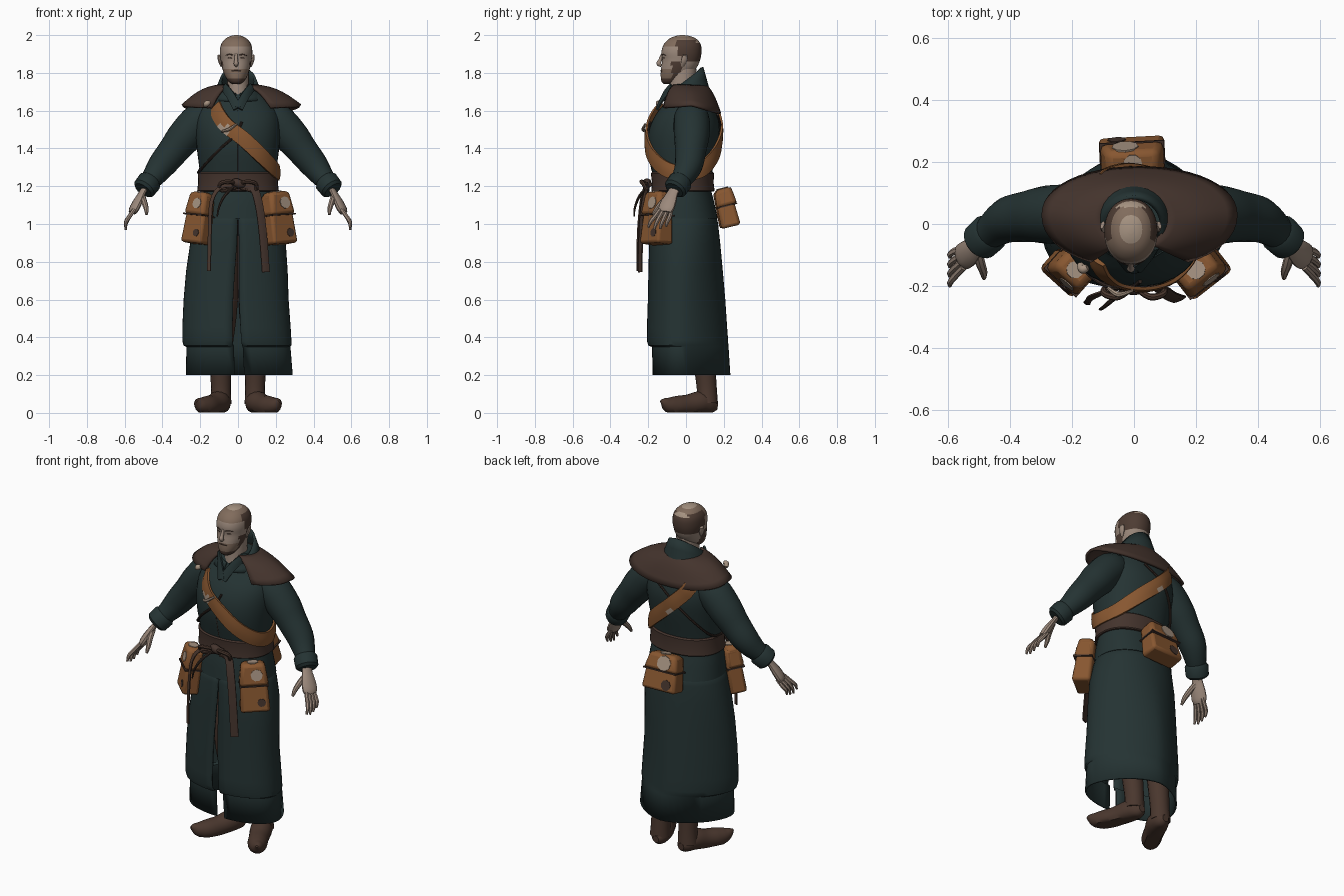
import bpy, bmesh, math
from mathutils import Vector, Matrix

if "Cube" in bpy.data.objects:
    bpy.data.objects.remove(bpy.data.objects["Cube"])

PI = math.pi
MATS = {}
for n, c in {"dark_green_cloth": (.018, .033, .033), "mantle_brown": (.058, .034, .026),
             "tan_leather": (.245, .095, .03), "worn_pale": (.38, .29, .22),
             "skin": (.33, .25, .2), "hair_brown": (.075, .045, .033),
             "shaved_scalp": (.22, .15, .108), "boot_brown": (.068, .038, .027),
             "dark_cord": (.035, .022, .017)}.items():
    MATS[n] = bpy.data.materials.new(n)
    MATS[n].diffuse_color = (*c, 1)


def finish(name, bm, mats, rule=None, thick=0, bevel=0, angle=40, shift=0):
    bmesh.ops.recalc_face_normals(bm, faces=bm.faces)
    if rule:
        for f in bm.faces:
            f.material_index = rule(f.calc_center_median())
    me = bpy.data.meshes.new(name)
    bm.to_mesh(me)
    bm.free()
    ob = bpy.data.objects.new(name, me)
    ob.location.x = shift
    bpy.context.collection.objects.link(ob)
    for m in mats:
        me.materials.append(MATS[m])
    bpy.ops.object.select_all(action='DESELECT')
    ob.select_set(True)
    bpy.context.view_layer.objects.active = ob
    bpy.ops.object.shade_smooth_by_angle(angle=math.radians(angle))
    if thick:
        m = ob.modifiers.new("thickness", 'SOLIDIFY')
        m.thickness, m.offset = thick, 0
    if bevel:
        m = ob.modifiers.new("bevel", 'BEVEL')
        m.width, m.segments = bevel, 2
    return ob


def grid(name, rows, mats, closed=True, caps=True, **kw):
    """Skin a list of equally long point rows."""
    bm = bmesh.new()
    vs = [[bm.verts.new(p) for p in r] for r in rows]
    n = len(rows[0])
    for a, b in zip(vs, vs[1:]):
        for i in range(n if closed else n - 1):
            j = (i + 1) % n
            bm.faces.new((a[i], a[j], b[j], b[i]))
    if closed and caps:
        bm.faces.new(vs[0])
        bm.faces.new(vs[-1])
    return finish(name, bm, mats, **kw)


def spline(pts, n):
    """Catmull-Rom through tuples of any length, n steps per span."""
    p = [pts[0], *pts, pts[-1]]
    out = []
    for i in range(1, len(p) - 2):
        for k in range(n):
            t = k / n
            out.append(tuple(.5 * (2 * b + (c - a) * t + (2 * a - 5 * b + 4 * c - d) * t * t
                                   + (3 * b - a - 3 * c + d) * t ** 3)
                             for a, b, c, d in zip(*p[i - 1:i + 3])))
    return out + [tuple(pts[-1])]


def oval(row, a, e=2.0, off=0, mid=None, eb=None):
    """Point on a rounded section row = (z, half width, front y, back y)."""
    z, rx, yf, yb = row
    c, s = math.cos(a), math.sin(a)
    m = (yf + yb) / 2 if mid is None else mid
    if eb and s > 0:
        e = eb
    ry = (yb - m if s > 0 else m - yf) + off
    return Vector((math.copysign(abs(c) ** (2 / e), c) * (rx + off),
                   m + math.copysign(abs(s) ** (2 / e), s) * ry, z))


def loft(name, rows, mats, seg=32, e=2.0, n=3, **kw):
    return grid(name, [[oval(r, 2 * PI * i / seg, e) for i in range(seg)]
                       for r in spline(rows, n)], mats, **kw)


def tube(name, pts, mats, seg=10, n=4, flat=None, floor=False, **kw):
    """Round tube through (x, y, z, radius); flat = (axis, factor) squashes it."""
    s = spline(pts, n)
    c = [Vector(p[:3]) for p in s]
    rows, u = [], None
    for i, p in enumerate(s):
        t = (c[min(i + 1, len(c) - 1)] - c[max(i - 1, 0)]).normalized()
        u = (u or t.orthogonal())
        u = (u - t * u.dot(t)).normalized()
        v = t.cross(u)
        row = []
        for k in range(seg):
            a = 2 * PI * k / seg
            o = (u * math.cos(a) + v * math.sin(a)) * p[3]
            if flat:
                ax = Vector(flat[0]).normalized()
                o -= ax * o.dot(ax) * (1 - flat[1])
            q = c[i] + o
            if floor:
                q.z = max(q.z, .003)
            row.append(q)
        rows.append(row)
    return grid(name, rows, mats, **kw)


def ribbon(name, pts, width, th, mats, n=4, **kw):
    """Flat band whose face looks away from the body axis."""
    c = [Vector(p) for p in spline(pts, n)]
    rows = []
    for i, p in enumerate(c):
        t = (c[min(i + 1, len(c) - 1)] - c[max(i - 1, 0)]).normalized()
        o = Vector((p.x, p.y * 1.3, 0))
        o = (o - t * o.dot(t)).normalized()
        w = t.cross(o) * width / 2
        rows.append([p + w * k + o * h for k, h in
                     ((-1, 0), (-1, th * .7), (-.35, th), (.35, th), (1, th * .7), (1, 0))])
    return grid(name, rows, mats, **kw)


# Jacket
TORSO = [(1.03, .222, -.188, .168), (1.12, .212, -.178, .148), (1.2, .2, -.165, .13),
         (1.28, .203, -.18, .14), (1.4, .218, -.203, .165), (1.5, .226, -.195, .178),
         (1.58, .215, -.16, .165), (1.65, .17, -.105, .138), (1.7, .12, -.085, .112),
         (1.74, .085, -.06, .085)]
loft("jacket", TORSO, ["dark_green_cloth"], seg=40, e=2.2)


def on_body(deg, z, off=.006):
    for a, b in zip(TORSO, TORSO[1:]):
        if a[0] <= z <= b[0]:
            t = (z - a[0]) / (b[0] - a[0])
            return oval([p + (q - p) * t for p, q in zip(a, b)], math.radians(deg), 2.2, off)


tube("jacket_seam", [(*on_body(-90, z, -.001), .003) for z in (1.28, 1.4, 1.5, 1.6)], ["dark_cord"], seg=5)

# Skirt with front slit and a fold above the front hem; last value shifts it sideways
SKIRT = [(1.08, .2, -.17, .15, 0), (1.0, .225, -.183, .165, 0), (.9, .248, -.19, .176, 0),
         (.75, .264, -.194, .19, -.006), (.6, .273, -.197, .203, -.01), (.45, .282, -.202, .213, -.008),
         (.385, .284, -.203, .218, -.006), (.36, .282, -.196, .219, -.003),
         (.352, .271, -.176, .22, .002), (.2, .278, -.172, .23, .007)]
rows = []
for *r, dx in SKIRT:
    g = .003 + .07 * max(0, min(1, (1.03 - r[0]) / .75))
    low = max(0, min(1, (1.08 - r[0]) / .4))
    rows.append([oval(r, -PI / 2 + g + (2 * PI - 2 * g) * i / 44, 2.2, mid=-.01 - .02 * low, eb=2.2 - .55 * low)
                 + Vector((dx, 0, 0)) for i in range(45)])
grid("skirt", rows, ["dark_green_cloth"], closed=False, thick=.01)

# Collar, low at the throat and high at the nape
rows = []
for t in (0, .35, .7, 1):
    row = []
    for i in range(33):
        a = -PI / 2 + .12 + (2 * PI - .24) * i / 32
        s = (math.sin(a) + 1) / 2
        top = 1.69 + .14 * s ** 1.1
        row.append(oval((1.65 + (top - 1.65) * t, .14 - .05 * t, -.115 + .022 * t, .135 - .05 * t), a))
    rows.append(row)
grid("collar", rows, ["dark_green_cloth"], closed=False, thick=.014)
for s in (-1, 1):
    ribbon("collar_lapel", [(s * .072, -.07, 1.725), (s * .045, -.103, 1.69), (s * .022, -.128, 1.65),
                            (s * .003, -.148, 1.61)], .045, .012, ["dark_green_cloth"])

# Shoulder mantle
rows = []
for k in range(8):
    t = k / 7
    row = []
    for i in range(41):
        a = -PI / 2 + .5 + (2 * PI - 1) * i / 40
        s = math.sin(a)
        zo = 1.628 - .045 * max(0, s) - .015 * max(0, -s)
        p = oval((0, .1, -.075, .105), a).lerp(oval((0, .312, -.138, .18), a, 2.1, mid=.03), t)
        row.append((p.x + .018 * t, p.y, 1.732 + (zo - 1.732) * t + .022 * math.sin(PI * t)))
    rows.append(row)
grid("mantle", rows, ["mantle_brown"], closed=False, thick=.014)

# Neck and head


def head_rule(c):
    if c.z > 1.992 or (c.z > 1.9 and c.y > .055 and c.z > 1.955):
        return 3
    if 1.865 < c.z < 1.972 and c.y > -.05 + .6 * max(0, 1.92 - c.z):
        return 1
    if c.z > 1.945:
        return 2
    if c.z < 1.775 and c.y < -.02 or c.z < 1.86 and -.075 < c.y < -.02 and abs(c.x) > .045:
        return 1
    return 2 if c.z < 1.815 and c.y < -.03 else 0


HX = -.01
loft("neck", [(1.6, .08, -.1, .06), (1.69, .06, -.09, .05), (1.82, .058, -.085, .055)], ["skin"], seg=20)
HEAD = [(1.742, .022, -.118, -.06), (1.756, .042, -.13, -.02), (1.79, .062, -.134, .025),
        (1.83, .075, -.131, .058), (1.87, .082, -.126, .075), (1.91, .086, -.13, .082),
        (1.95, .08, -.118, .078), (1.98, .058, -.09, .055), (1.995, .03, -.055, .02), (2.0, .008, -.03, -.01)]
loft("head", HEAD, ["skin", "hair_brown", "shaved_scalp", "worn_pale"], seg=36, e=2.15, n=4, rule=head_rule, shift=HX)
tube("nose", [(0, -.125, 1.9, .007), (0, -.138, 1.865, .010), (0, -.144, 1.849, .013), (0, -.13, 1.838, .008)],
     ["skin"], shift=HX)
tube("mouth", [(-.025, -.127, 1.809, .003), (0, -.132, 1.811, .004), (.025, -.127, 1.809, .003)],
     ["hair_brown"], seg=6, shift=HX)
for s in (-1, 1):
    tube("ear", [(s * .078, -.02, 1.835, .008), (s * .087, -.01, 1.865, .017), (s * .092, -.003, 1.893, .013)],
         ["skin"], flat=((1, .3 * s, 0), .45), shift=HX)
    tube("eyebrow", [(s * .016, -.127, 1.893, .003), (s * .035, -.121, 1.898, .004), (s * .055, -.104, 1.892, .003)],
         ["hair_brown"], seg=6, shift=HX)
    tube("eye", [(s * .023, -.124, 1.878, .002), (s * .034, -.118, 1.879, .004), (s * .045, -.111, 1.878, .002)],
         ["hair_brown"], seg=6, shift=HX)

# Sleeves, cuffs, hands, boots on both sides
for s in (-1, 1):
    def side(*pts):
        return [(s * p[0], *p[1:]) for p in pts]
    tube("sleeve", side((.13, .025, 1.57, .08), (.2, .03, 1.55, .095), (.28, .03, 1.465, .094), (.34, .025, 1.39, .083),
                        (.40, .015, 1.315, .075), (.445, -.012, 1.255, .061), (.487, -.048, 1.205, .046)),
         ["dark_green_cloth"], seg=18)
    tube("cuff", side((.458, -.022, 1.236, .052), (.468, -.03, 1.224, .065), (.496, -.056, 1.188, .063),
                      (.503, -.062, 1.179, .05)), ["dark_green_cloth"], seg=18, n=1)
    flat = ((s * .85, -.35, .45), .5)
    tube("palm", side((.487, -.048, 1.2, .03), (.507, -.07, 1.165, .031), (.53, -.09, 1.12, .042),
                      (.55, -.105, 1.08, .044), (.56, -.11, 1.06, .034)), ["skin"], seg=12, flat=flat)
    for k in range(4):
        d = k - 1.5
        drop = .008 * abs(k - 1.3)
        y = -.108 + d * .021
        tube("finger", side((.55, y, 1.075, .011), (.578, y - .02 + d * .006, 1.035, .0115),
                            (.593, y - .035 + d * .009, 1.0 + drop, .010),
                            (.594, y - .045 + d * .01, .965 + drop * 1.5, .006)), ["skin"], seg=7, n=3)
    tube("thumb", side((.507, -.08, 1.15, .016), (.496, -.125, 1.115, .016), (.486, -.155, 1.08, .013),
                       (.484, -.175, 1.05, .007)), ["skin"], seg=8, n=3)
    tube("trouser_leg", side((.08, .02, 1.02, .09), (.078, .02, .6, .078), (.09, .07, .36, .062)),
         ["boot_brown"], seg=14)
    tube("boot_shaft", side((.092, .08, .4, .06), (.092, .098, .25, .057), (.09, .11, .13, .053),
                            (.092, .112, .05, .057)), ["boot_brown"], seg=16)
    tube("boot_foot", side((.083, .168, .04, .02), (.085, .135, .042, .045), (.1, .08, .055, .06),
                           (.132, .01, .042, .055), (.164, -.05, .036, .054), (.192, -.09, .043, .042),
                           (.21, -.115, .056, .025), (.218, -.134, .064, .006)),
         ["boot_brown"], seg=16, floor=True)

# Belt and its knot
grid("belt", [[oval(r, 2 * PI * i / 40, 2.2) for i in range(40)] for r in
              ((1.172, .211, -.178, .147), (1.177, .216, -.184, .151), (1.22, .211, -.18, .146),
               (1.268, .213, -.186, .149), (1.275, .206, -.179, .141))], ["mantle_brown"])
tube("belt_knot", [(-.04, -.19, 1.21, .012), (-.015, -.205, 1.22, .022), (.015, -.205, 1.21, .022),
                   (.04, -.19, 1.21, .012)], ["mantle_brown"])
for s in (-1, 1):
    tube("belt_bow_loop", [(0, -.2, 1.21, .009), (s * .05, -.235, 1.225, .011), (s * .095, -.225, 1.212, .011),
                           (s * .085, -.205, 1.175, .01), (0, -.2, 1.195, .008)], ["boot_brown"], seg=8)
ribbon("belt_tail_right", [(-.02, -.2, 1.2), (-.09, -.215, 1.195), (-.138, -.235, 1.12), (-.148, -.25, .95),
                           (-.152, -.252, .75)], .02, .009, ["boot_brown"])
ribbon("belt_tail_left", [(.02, -.2, 1.2), (.08, -.205, 1.19), (.11, -.225, 1.1), (.13, -.235, .95),
                          (.146, -.24, .745)], .044, .009, ["mantle_brown"])
tube("belt_tie_end", [(-.02, -.2, 1.2, .007), (-.07, -.245, 1.15, .008), (-.1, -.27, 1.09, .006),
                      (-.11, -.275, 1.04, .004)], ["dark_cord"], seg=7)

# Shoulder belt and thin cord
strap = [on_body(*p) for p in ((-124, 1.62), (-115, 1.58), (-103, 1.52), (-84, 1.45), (-60, 1.365), (-30, 1.295),
                               (0, 1.27), (35, 1.29), (70, 1.38), (95, 1.48), (115, 1.56), (125, 1.6))]
ribbon("shoulder_belt", strap, .08, .016, ["tan_leather", "worn_pale"], n=6,
       rule=lambda c: int(c.y < 0 and -.1 < c.x < -.045 and c.z < 1.525 or c.y > .1 and -.05 < c.x < -.01 and c.z < 1.47))
tube("strap_clasp", [(-.175, -.13, 1.625, .01), (-.165, -.145, 1.638, .016), (-.15, -.14, 1.645, .01)], ["worn_pale"])
tube("strap_tie", [(-.085, -.205, 1.49, .006), (-.05, -.228, 1.50, .009), (-.005, -.215, 1.53, .005)], ["worn_pale"], seg=7)
tube("thin_cord", [(*on_body(a, z, .008), .007) for a, z in
                   ((-86, 1.54), (-93, 1.47), (-112, 1.4), (-140, 1.32), (-170, 1.275), (-200, 1.29),
                    (-230, 1.38), (-258, 1.49), (-285, 1.58))], ["dark_cord"], seg=8)


# Pouches
def pouch(name, loc, turn, tilt, lean, w, d, h):
    M = (Matrix.Translation(loc) @ Matrix.Rotation(lean, 4, 'Y') @ Matrix.Rotation(math.radians(turn), 4, 'Z')
         @ Matrix.Rotation(tilt, 4, 'X'))

    def box(part, cx, size, taper, mat, bevel):
        bm = bmesh.new()
        bmesh.ops.create_cube(bm, size=1)
        for v in bm.verts:
            k = taper if v.co.z > 0 else 1
            v.co = M @ Vector((cx[0] + v.co.x * size[0] * k, cx[1] + v.co.y * size[1] * k, cx[2] + v.co.z * size[2]))
        finish(name + part, bm, [mat], bevel=bevel)

    def spot(part, cx, r, rx, mat):
        bm = bmesh.new()
        bmesh.ops.create_cone(bm, cap_ends=True, segments=9, radius1=r, radius2=r, depth=.006,
                              matrix=M @ Matrix.Translation(cx) @ Matrix.Rotation(rx, 4, 'X'))
        finish(name + part, bm, [mat])

    box("_bag", (0, 0, -.02 * h), (w, d, h * .96), .82, "tan_leather", .016)
    box("_flap", (0, -.008, h * .28), (w * .99, d * 1.02, h * .46), .78, "tan_leather", .02)
    box("_trim", (0, -.006, h * .055), (w * .97, d * 1.03, .007), 1, "mantle_brown", 0)
    slope = math.atan(.22 * d / 2 / (h * .46))
    spot("_worn_front", (.1 * w, -.008 - d * .454, h * .28), w * .2, PI / 2 - slope, "worn_pale")
    spot("_worn_top", (0, -.008, h * .51), d * .3, 0, "worn_pale")
    spot("_dark_base", (.22 * w, -d * .475, -h * .3), w * .14, PI / 2, "mantle_brown")


pouch("right_pouch", (-.205, -.15, 1.03), -42, -.08, .09, .145, .095, .27)
pouch("left_pouch", (.21, -.15, 1.03), 38, -.08, -.06, .165, .105, .275)
pouch("back_pouch", (-.005, .21, 1.085), 183, -.24, 0, .215, .105, .205)

for m in bpy.data.materials:
    if m.users and not m.is_grease_pencil:
        m.use_nodes = True
        m.node_tree.nodes["Principled BSDF"].inputs["Base Color"].default_value = m.diffuse_color
